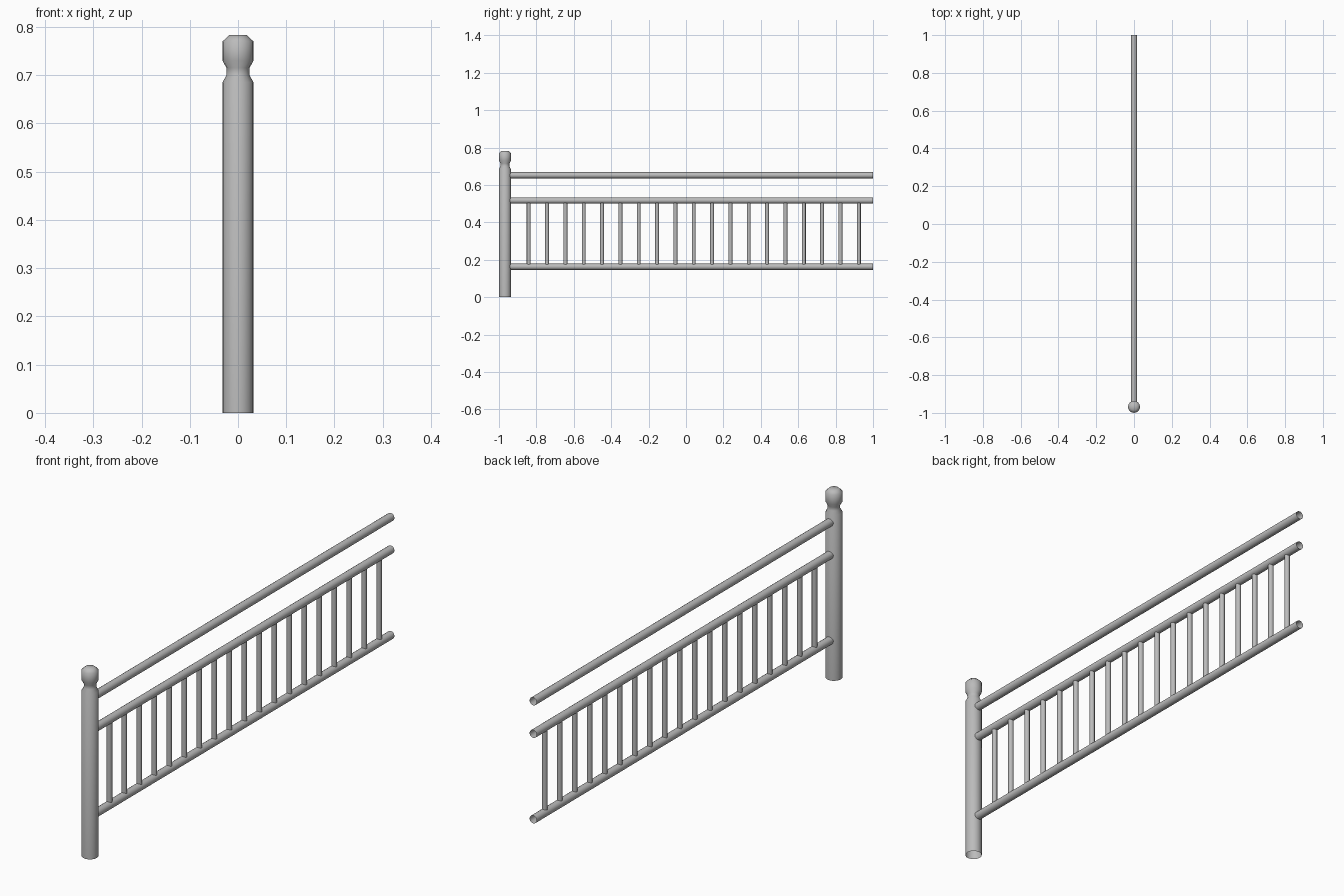
import bpy, bmesh, math
from mathutils import Matrix, Vector

if "Cube" in bpy.data.objects:
    bpy.data.objects.remove(bpy.data.objects["Cube"])

# Dark grey paint shared by all parts
paint = bpy.data.materials.new("dark_grey")
paint.diffuse_color = (0.5, 0.5, 0.5, 1)
paint.use_nodes = True
paint.node_tree.nodes["Principled BSDF"].inputs["Base Color"].default_value = paint.diffuse_color


def finish(bm, name, angle=40):
    bmesh.ops.recalc_face_normals(bm, faces=bm.faces)
    mesh = bpy.data.meshes.new(name)
    bm.to_mesh(mesh)
    bm.free()
    mesh.materials.append(paint)
    obj = bpy.data.objects.new(name, mesh)
    bpy.context.collection.objects.link(obj)
    bpy.ops.object.select_all(action='DESELECT')
    obj.select_set(True)
    bpy.context.view_layer.objects.active = obj
    bpy.ops.object.shade_smooth_by_angle(angle=math.radians(angle))
    return obj


def tube(name, start, end, radius, sides):
    # Open-ended round bar between two points
    a, b = Vector(start), Vector(end)
    axis = b - a
    rot = axis.to_track_quat('Z', 'Y').to_matrix().to_4x4()
    bm = bmesh.new()
    bmesh.ops.create_cone(bm, cap_ends=False, segments=sides, radius1=radius,
                          radius2=radius, depth=axis.length,
                          matrix=Matrix.Translation((a + b) / 2) @ rot)
    return finish(bm, name)


# Newel post: turned profile (radius, height) with neck and rounded cap
POST_Y = -0.968
SIDES = 16
profile = [(0.032, 0), (0.032, 0.685), (0.024, 0.700), (0.024, 0.715),
           (0.032, 0.730), (0.032, 0.770), (0.018, 0.783)]
bm = bmesh.new()
rings = []
for r, z in profile:
    rings.append([bm.verts.new((r * math.cos(2 * math.pi * i / SIDES),
                                POST_Y + r * math.sin(2 * math.pi * i / SIDES), z))
                  for i in range(SIDES)])
for lo, hi in zip(rings, rings[1:]):
    for i in range(SIDES):
        j = (i + 1) % SIDES
        bm.faces.new((lo[i], lo[j], hi[j], hi[i]))
bm.faces.new(rings[-1])
finish(bm, "newel_post", 50)

# Three horizontal rails running from the post
LOW, MID, TOP = 0.163, 0.517, 0.652
for name, z in (("bottom_rail", LOW), ("middle_rail", MID), ("hand_rail", TOP)):
    tube(name, (0, -0.945, z), (0, 1.0, z), 0.0165, 16)

# Row of balusters between the lower two rails
COUNT, FIRST, LAST = 19, -0.841, 0.924
for i in range(COUNT):
    y = FIRST + (LAST - FIRST) * i / (COUNT - 1)
    tube(f"baluster_{i + 1}", (0, y, LOW + 0.01), (0, y, MID - 0.01), 0.0105, 12)
